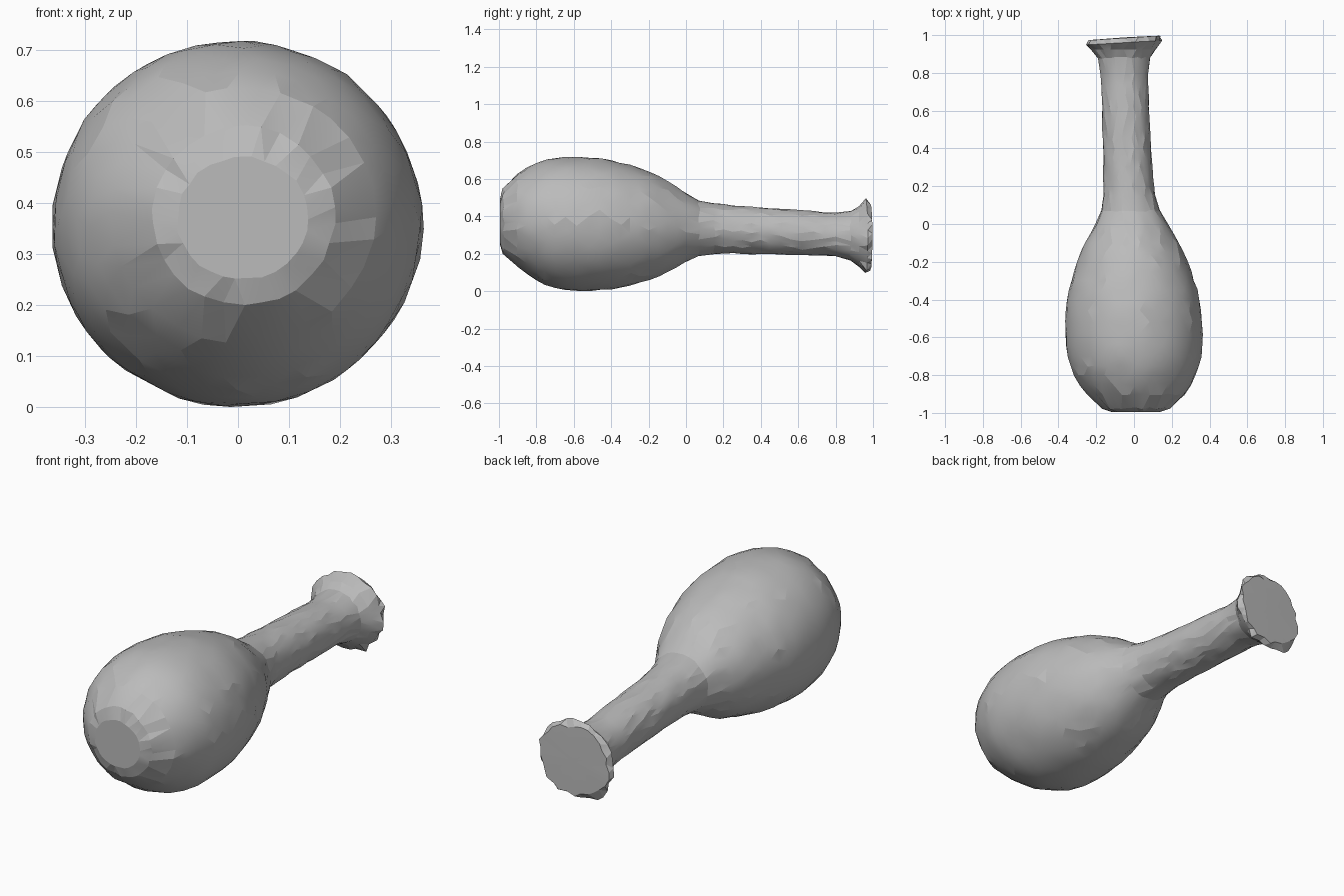
import bpy, bmesh, math, random
from mathutils import Vector

if "Cube" in bpy.data.objects:
    bpy.data.objects.remove(bpy.data.objects["Cube"])

random.seed(4)
SIDES = 30

# Cross-sections along the length: y, x min, x max, z min, z max
SECTIONS = [
    (-0.995, -0.12, 0.14, 0.25, 0.49),
    (-0.975, -0.17, 0.19, 0.20, 0.55),
    (-0.90, -0.25, 0.27, 0.125, 0.625),
    (-0.80, -0.32, 0.325, 0.06, 0.685),
    (-0.70, -0.35, 0.355, 0.015, 0.713),
    (-0.58, -0.365, 0.362, 0.0, 0.718),
    (-0.40, -0.355, 0.345, 0.012, 0.70),
    (-0.20, -0.30, 0.285, 0.058, 0.64),
    (-0.10, -0.26, 0.235, 0.10, 0.59),
    (0.0, -0.205, 0.18, 0.155, 0.525),
    (0.07, -0.175, 0.138, 0.188, 0.485),
    (0.15, -0.165, 0.113, 0.20, 0.47),
    (0.30, -0.163, 0.096, 0.20, 0.455),
    (0.45, -0.165, 0.088, 0.197, 0.443),
    (0.62, -0.17, 0.08, 0.193, 0.432),
    (0.80, -0.178, 0.075, 0.185, 0.42),
    (0.88, -0.192, 0.085, 0.165, 0.43),
    (0.925, -0.228, 0.115, 0.13, 0.452),
    (0.96, -0.255, 0.145, 0.09, 0.488),
    (0.985, -0.24, 0.14, 0.115, 0.47),
]


def smooth_sections(keys, target=0.055):
    """Catmull-Rom rings between the key sections, about one facet apart."""
    keys = [Vector(k) for k in keys]
    rings = []
    for i in range(len(keys) - 1):
        p0, p1 = keys[max(i - 1, 0)], keys[i]
        p2, p3 = keys[i + 1], keys[min(i + 2, len(keys) - 1)]
        span = p2[0] - p1[0]
        m1 = (p2 - p0) * (span / (p2[0] - p0[0]))
        m2 = (p3 - p1) * (span / (p3[0] - p1[0]))
        steps = max(1, round(span / target))
        for s in range(steps):
            t = s / steps
            rings.append(p1 * (2*t**3 - 3*t**2 + 1) + m1 * (t**3 - 2*t**2 + t)
                         + p2 * (3*t**2 - 2*t**3) + m2 * (t**3 - t**2))
    return rings + [keys[-1]]


# Bulb, neck and flared end as one triangulated loft with staggered rings
bm = bmesh.new()
loops = []
for n, (y, x0, x1, z0, z1) in enumerate(smooth_sections(SECTIONS)):
    flare = y > 0.94
    rough = 0.014 if flare else 0.003
    loop = []
    for i in range(SIDES):
        a = 2 * math.pi * (i + 0.5 * (n % 2) + random.uniform(-0.15, 0.15)) / SIDES
        k = 1 + random.uniform(-rough, rough) / ((x1 - x0) / 2)
        x = (x0 + x1) / 2 + (x1 - x0) / 2 * k * math.cos(a)
        z = (z0 + z1) / 2 + (z1 - z0) / 2 * k * math.sin(a)
        dy = 0.02 * math.cos(a) * (0.6 if flare else 0)
        dy += 0 if n == 0 or y > 0.9 else random.uniform(-0.006, 0.006)
        loop.append(bm.verts.new((x, y + dy, max(z, 0))))
    loops.append(loop)

for n, (a, b) in enumerate(zip(loops, loops[1:])):
    for i in range(SIDES):
        j = (i + 1) % SIDES
        if n % 2 == 0:
            bm.faces.new((a[i], b[i], a[j]))
            bm.faces.new((a[j], b[i], b[j]))
        else:
            bm.faces.new((a[i], b[i], b[j]))
            bm.faces.new((a[i], b[j], a[j]))

# Blunt front and flat back end
bm.faces.new(loops[0])
tip = bm.verts.new((-0.05, 0.988, 0.29))
for i in range(SIDES):
    bm.faces.new((loops[-1][i], tip, loops[-1][(i + 1) % SIDES]))
bmesh.ops.recalc_face_normals(bm, faces=bm.faces)

mesh = bpy.data.meshes.new("bulb_with_flared_neck")
bm.to_mesh(mesh)
bm.free()
body = bpy.data.objects.new("bulb_with_flared_neck", mesh)
bpy.context.collection.objects.link(body)

grey = bpy.data.materials.new("plain_grey")
grey.diffuse_color = (0.5, 0.5, 0.5, 1)
grey.use_nodes = True
grey.node_tree.nodes["Principled BSDF"].inputs["Base Color"].default_value = grey.diffuse_color
mesh.materials.append(grey)

# Soften the faint facets, keep the stronger ones crisp
bpy.context.view_layer.objects.active = body
body.select_set(True)
bpy.ops.object.shade_smooth_by_angle(angle=math.radians(12))
